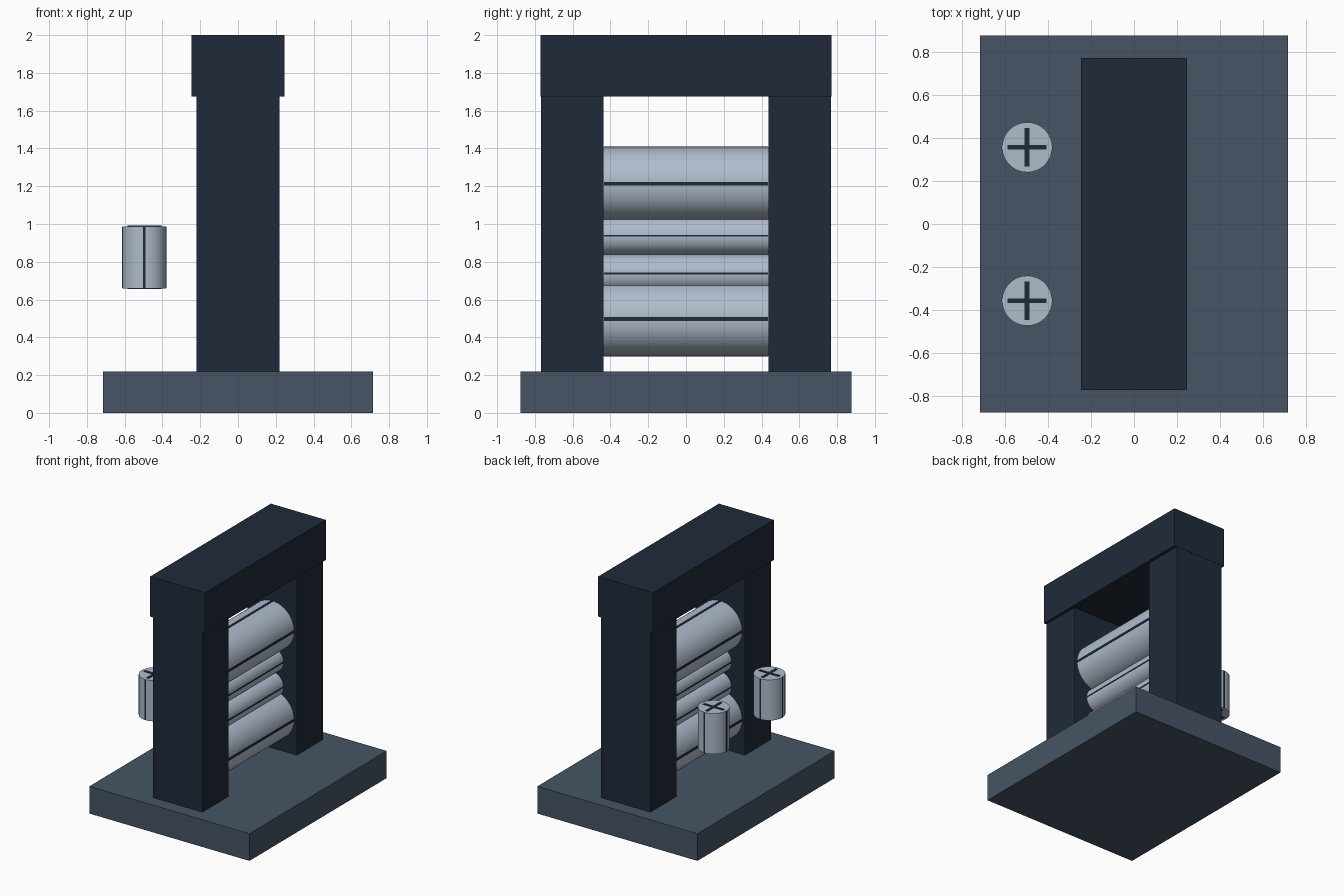
import bpy
import math
from mathutils import Matrix, Vector

cube = bpy.data.objects.get("Cube")
if cube:
    bpy.data.objects.remove(cube, do_unlink=True)


def material(name, rgb):
    # sRGB bytes to a linear flat colour
    lin = [((c / 255 + 0.055) / 1.055) ** 2.4 for c in rgb] + [1.0]
    m = bpy.data.materials.new(name)
    m.use_nodes = True
    m.diffuse_color = lin
    m.node_tree.nodes["Principled BSDF"].inputs["Base Color"].default_value = lin
    return m


NAVY = material("dark navy", (31, 42, 57))
SLATE = material("slate grey", (71, 84, 101))
STEEL = material("pale steel", (176, 188, 204))


def box(name, center, size, mat, turn=Matrix()):
    bpy.ops.mesh.primitive_cube_add(size=1)
    ob = bpy.context.object
    ob.name = name
    ob.data.transform(turn @ Matrix.Translation(center) @ Matrix.Diagonal((*size, 1)))
    ob.data.materials.append(mat)
    return ob


def roller(name, center, radius, length, turn=Matrix(), end_marks=False):
    """Cylinder with four thin stripes along its sides and optional end crosses."""
    place = Matrix.Translation(center) @ turn
    bpy.ops.mesh.primitive_cylinder_add(vertices=64, radius=radius, depth=length)
    ob = bpy.context.object
    ob.name = name
    ob.data.transform(place)
    ob.data.materials.append(STEEL)
    bpy.ops.object.shade_smooth_by_angle(angle=math.radians(40))
    for i in range(4):
        spin = place @ Matrix.Rotation(i * math.pi / 2, 4, "Z")
        box(f"{name}_stripe_{i + 1}", (radius, 0, 0),
            (0.005, radius * 0.1, length * 0.99), NAVY, spin)
    if end_marks:
        for side, end in (("top", 1), ("bottom", -1)):
            for i, size in enumerate(((0.18, 0.022), (0.022, 0.18))):
                box(f"{name}_{side}_mark_{i + 1}", (0, 0, end * length / 2),
                    (*size, 0.008), NAVY, place)


# Frame: base, two posts and the crossbeam
box("base", (0, 0, 0.11), (1.43, 1.75, 0.22), SLATE)
for name, s in (("front_post", -1), ("back_post", 1)):
    box(name, (0, s * 0.603, 0.95), (0.44, 0.33, 1.46), NAVY)
box("crossbeam", (0, 0, 1.838), (0.49, 1.54, 0.324), NAVY)

# Horizontal rolls between the posts
along_y = Matrix.Rotation(math.pi / 2, 4, "X")
for name, z, r in (("upper_backup_roll", 1.213, 0.195), ("upper_work_roll", 0.938, 0.1),
                   ("lower_work_roll", 0.738, 0.1), ("lower_backup_roll", 0.497, 0.195)):
    roller(name, Vector((0, 0, z)), r, 0.876, along_y)

# Upright edge rollers beside the frame
for name, s in (("front_edge_roller", -1), ("back_edge_roller", 1)):
    roller(name, Vector((-0.496, s * 0.356, 0.823)), 0.116, 0.328, end_marks=True)
